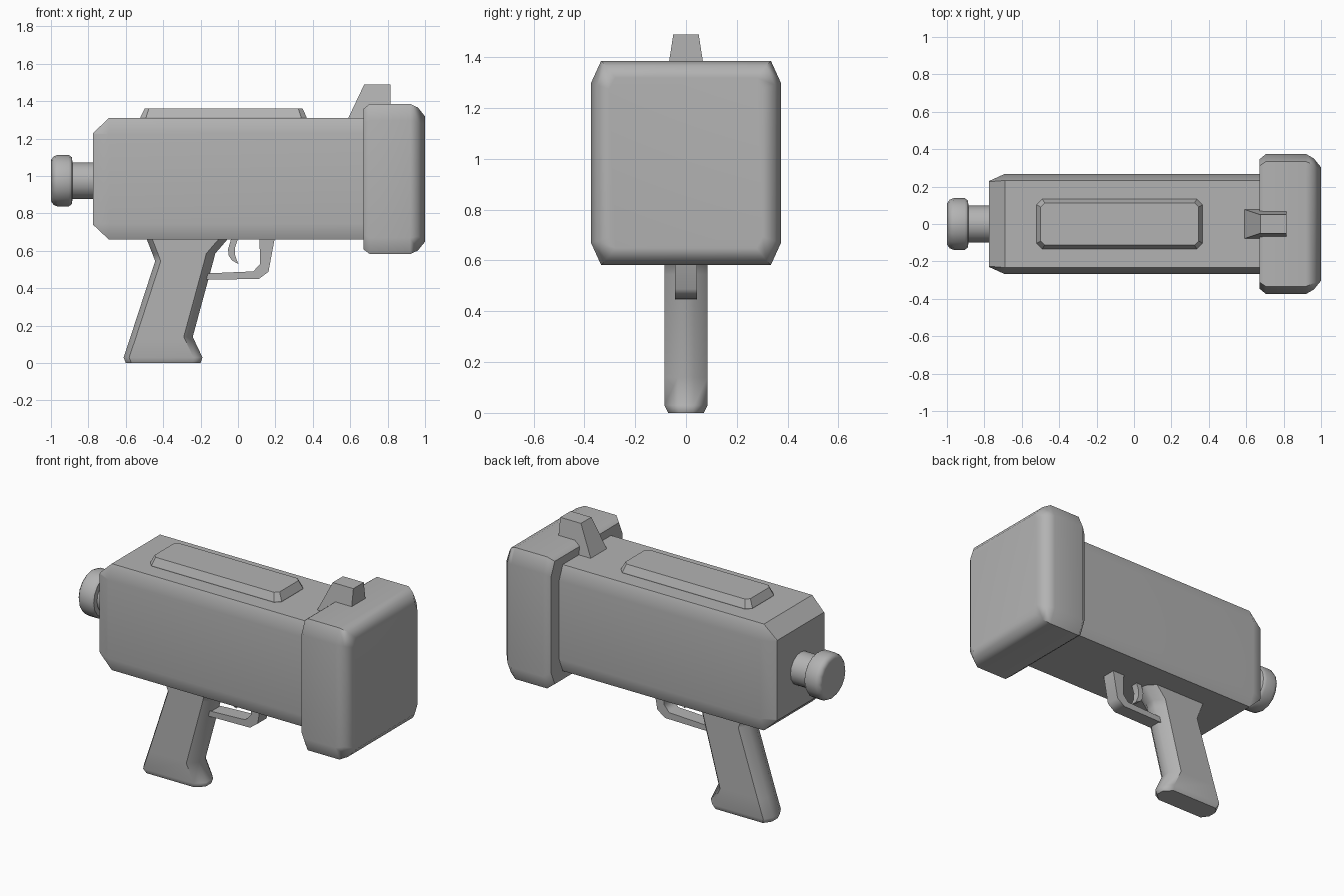
import bpy, bmesh, math

if "Cube" in bpy.data.objects:
    bpy.data.objects.remove(bpy.data.objects["Cube"])

grey = bpy.data.materials.new("dark_grey")
grey.diffuse_color = (0.45, 0.45, 0.45, 1)
grey.use_nodes = True
grey.node_tree.nodes["Principled BSDF"].inputs["Base Color"].default_value = grey.diffuse_color


def finish(name, bm, angle=30):
    bmesh.ops.remove_doubles(bm, verts=bm.verts, dist=1e-5)
    bmesh.ops.recalc_face_normals(bm, faces=bm.faces)
    me = bpy.data.meshes.new(name)
    bm.to_mesh(me)
    bm.free()
    me.materials.append(grey)
    ob = bpy.data.objects.new(name, me)
    bpy.context.collection.objects.link(ob)
    bpy.ops.object.select_all(action='DESELECT')
    ob.select_set(True)
    bpy.context.view_layer.objects.active = ob
    bpy.ops.object.shade_smooth_by_angle(angle=math.radians(angle))
    # Keep the large faces flat, blend only across chamfers
    ob.modifiers.new("weighted", 'WEIGHTED_NORMAL').keep_sharp = True
    return ob


def loft(name, rings, angle=30):
    """Skin a list of closed rings with equal point counts and cap both ends."""
    bm = bmesh.new()
    vs = [[bm.verts.new(p) for p in r] for r in rings]
    n = len(rings[0])
    for a, b in zip(vs, vs[1:]):
        for i in range(n):
            j = (i + 1) % n
            bm.faces.new((a[i], a[j], b[j], b[i]))
    bm.faces.new(vs[0])
    bm.faces.new(vs[-1])
    return finish(name, bm, angle)


def octagon(hu, hv, cu, cv):
    """Rectangle of half size hu, hv with corners cut by cu, cv."""
    q = [(hu, hv - cv), (hu - cu, hv)]
    return (q + [(-u, v) for u, v in reversed(q)] + [(-u, -v) for u, v in q]
            + [(u, -v) for u, v in reversed(q)])


def box_ring(x, zc, *size):
    return [(x, u, zc + v) for u, v in octagon(*size)]


def prism(name, profile, half, angle=20):
    """Extrude an x-z profile across y; half(z) gives the half width."""
    return loft(name, [[(x, s * half(z), z) for x, z in profile] for s in (-1, 1)], angle)


# Main body with tapered rear end
loft("body", [
    box_ring(-0.775, 0.985, 0.23, 0.245, 0.004, 0.008),
    box_ring(-0.69, 0.985, 0.268, 0.325, 0.035, 0.085),
    box_ring(0.69, 0.985, 0.268, 0.325, 0.035, 0.085)])

# Wide rounded muzzle block
loft("muzzle_block", [
    box_ring(0.67, 0.984, 0.345, 0.375, 0.035, 0.08),
    box_ring(0.705, 0.984, 0.374, 0.402, 0.04, 0.088),
    box_ring(0.92, 0.984, 0.374, 0.402, 0.04, 0.088),
    box_ring(0.962, 0.984, 0.35, 0.382, 0.035, 0.075),
    box_ring(1.0, 0.984, 0.303, 0.335, 0.025, 0.045)], 45)

# Rear stem and knob, one turned profile
SIDES = 16
turned = [(-1.0, 0.11), (-0.985, 0.13), (-0.965, 0.138), (-0.905, 0.138),
          (-0.888, 0.125), (-0.885, 0.098), (-0.76, 0.098)]
loft("rear_knob", [[(x, r * math.cos(2 * math.pi * i / SIDES),
                     0.975 + r * math.sin(2 * math.pi * i / SIDES))
                    for i in range(SIDES)] for x, r in turned], 40)

# Raised plate on top
loft("top_plate", [[(-0.077 + u, v, z) for u, v in octagon(hu, hv, c, c)]
                   for z, hu, hv, c in [(1.30, 0.444, 0.133, 0.03),
                                        (1.315, 0.444, 0.133, 0.03),
                                        (1.36, 0.422, 0.113, 0.022)]], 20)

# Front sight wedge
prism("front_sight", [(0.585, 1.30), (0.675, 1.49), (0.815, 1.49), (0.815, 1.30)],
      lambda z: 0.05 + (1.49 - z) * 0.155)

# Chamfered pistol grip: z, back x, front x, half width
grip = [(0.0, -0.60, -0.20, 0.07), (0.03, -0.612, -0.19, 0.085),
        (0.14, -0.575, -0.242, 0.085), (0.545, -0.443, -0.132, 0.085),
        (0.585, -0.458, -0.122, 0.085), (0.68, -0.495, -0.04, 0.085)]
loft("grip", [[(b + 0.03, -w, z), (f - 0.048, -w, z), (f, -w * 0.38, z), (f, w * 0.38, z),
               (f - 0.048, w, z), (b + 0.03, w, z), (b, w * 0.38, z), (b, -w * 0.38, z)]
              for z, b, f, w in grip], 45)

# Trigger guard and trigger
prism("trigger_guard", [
    (-0.20, 0.445), (0.112, 0.45), (0.163, 0.488), (0.197, 0.67), (0.115, 0.67),
    (0.118, 0.53), (0.082, 0.49), (-0.20, 0.478)], lambda z: 0.044, 55)
prism("trigger", [
    (-0.035, 0.67), (-0.053, 0.61), (-0.05, 0.575), (-0.032, 0.548), (0.002, 0.53),
    (-0.004, 0.545), (-0.015, 0.575), (-0.017, 0.615), (0.002, 0.67)], lambda z: 0.022, 40)
